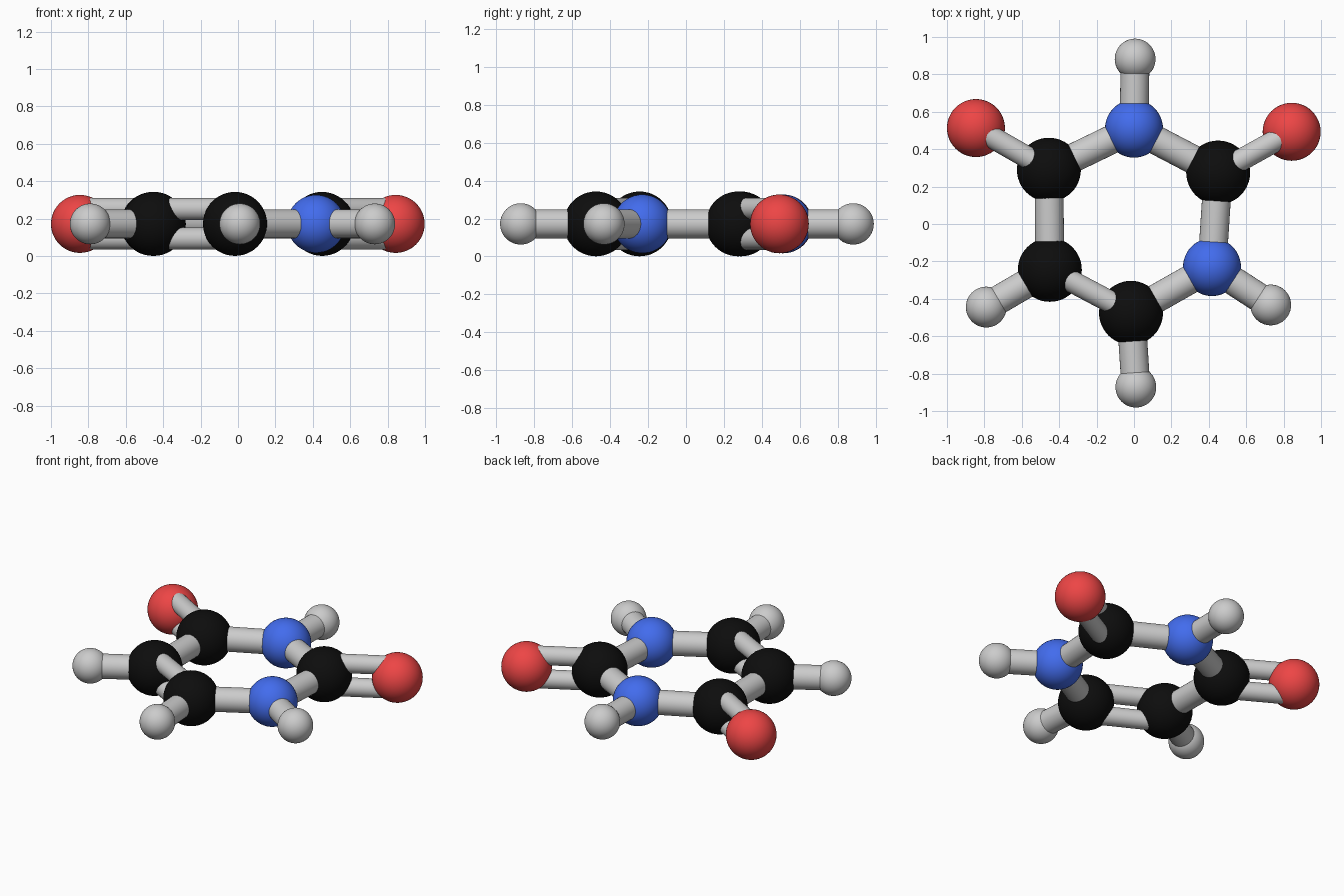
import bpy
from mathutils import Vector

if "Cube" in bpy.data.objects:
    bpy.data.objects.remove(bpy.data.objects["Cube"])

Z = 0.172


def material(name, color):
    m = bpy.data.materials.new(name)
    m.diffuse_color = color
    m.use_nodes = True
    m.node_tree.nodes["Principled BSDF"].inputs["Base Color"].default_value = m.diffuse_color
    return m


BLACK = material("black", (0.004, 0.004, 0.004, 1))
BLUE = material("blue", (0.055, 0.15, 0.85, 1))
RED = material("red", (0.85, 0.06, 0.06, 1))

# element: radius, material
KINDS = {
    "carbon": (0.171, BLACK),
    "nitrogen": (0.155, BLUE),
    "oxygen": (0.155, RED),
    "hydrogen": (0.109, None),
}

# atoms: element, x, y
ATOMS = {
    "nitrogen_top": ("nitrogen", 0.0, 0.51),
    "carbon_left_upper": ("carbon", -0.455, 0.29),
    "carbon_left_lower": ("carbon", -0.45, -0.245),
    "carbon_bottom": ("carbon", -0.016, -0.475),
    "nitrogen_right": ("nitrogen", 0.417, -0.23),
    "carbon_right": ("carbon", 0.45, 0.275),
    "oxygen_left": ("oxygen", -0.845, 0.513),
    "oxygen_right": ("oxygen", 0.843, 0.493),
    "hydrogen_top": ("hydrogen", 0.006, 0.882),
    "hydrogen_left": ("hydrogen", -0.79, -0.444),
    "hydrogen_bottom": ("hydrogen", 0.01, -0.872),
    "hydrogen_right": ("hydrogen", 0.731, -0.433),
}

SINGLE = [
    ("nitrogen_top", "carbon_left_upper"), ("nitrogen_top", "carbon_right"),
    ("carbon_left_upper", "carbon_left_lower"), ("carbon_bottom", "nitrogen_right"),
    ("nitrogen_right", "carbon_right"), ("nitrogen_top", "hydrogen_top"),
    ("carbon_left_lower", "hydrogen_left"), ("carbon_bottom", "hydrogen_bottom"),
    ("nitrogen_right", "hydrogen_right"),
]
DOUBLE = [
    ("carbon_left_lower", "carbon_bottom"),
    ("carbon_left_upper", "oxygen_left"), ("carbon_right", "oxygen_right"),
]


def position(name):
    return Vector((ATOMS[name][1], ATOMS[name][2], Z))


def rod(name, a, b, radius, dz=0.0):
    p, q = position(a), position(b)
    d = q - p
    bpy.ops.mesh.primitive_cylinder_add(
        vertices=32, radius=radius, depth=d.length,
        location=(p + q) / 2 + Vector((0, 0, dz)),
        rotation=d.to_track_quat("Z", "Y").to_euler())
    bpy.context.object.name = name
    bpy.ops.object.shade_smooth_by_angle()


# atom balls
for name, (kind, x, y) in ATOMS.items():
    radius, mat = KINDS[kind]
    bpy.ops.mesh.primitive_uv_sphere_add(
        segments=48, ring_count=24, radius=radius, location=(x, y, Z))
    ball = bpy.context.object
    ball.name = name
    bpy.ops.object.shade_smooth()
    if mat:
        ball.data.materials.append(mat)

# single bonds
for i, (a, b) in enumerate(SINGLE):
    rod(f"single_bond_{i + 1}", a, b, 0.077)

# double bonds, one rod above the other
for i, (a, b) in enumerate(DOUBLE):
    for side, dz in (("upper", 0.079), ("lower", -0.079)):
        rod(f"double_bond_{i + 1}_{side}", a, b, 0.059, dz)
